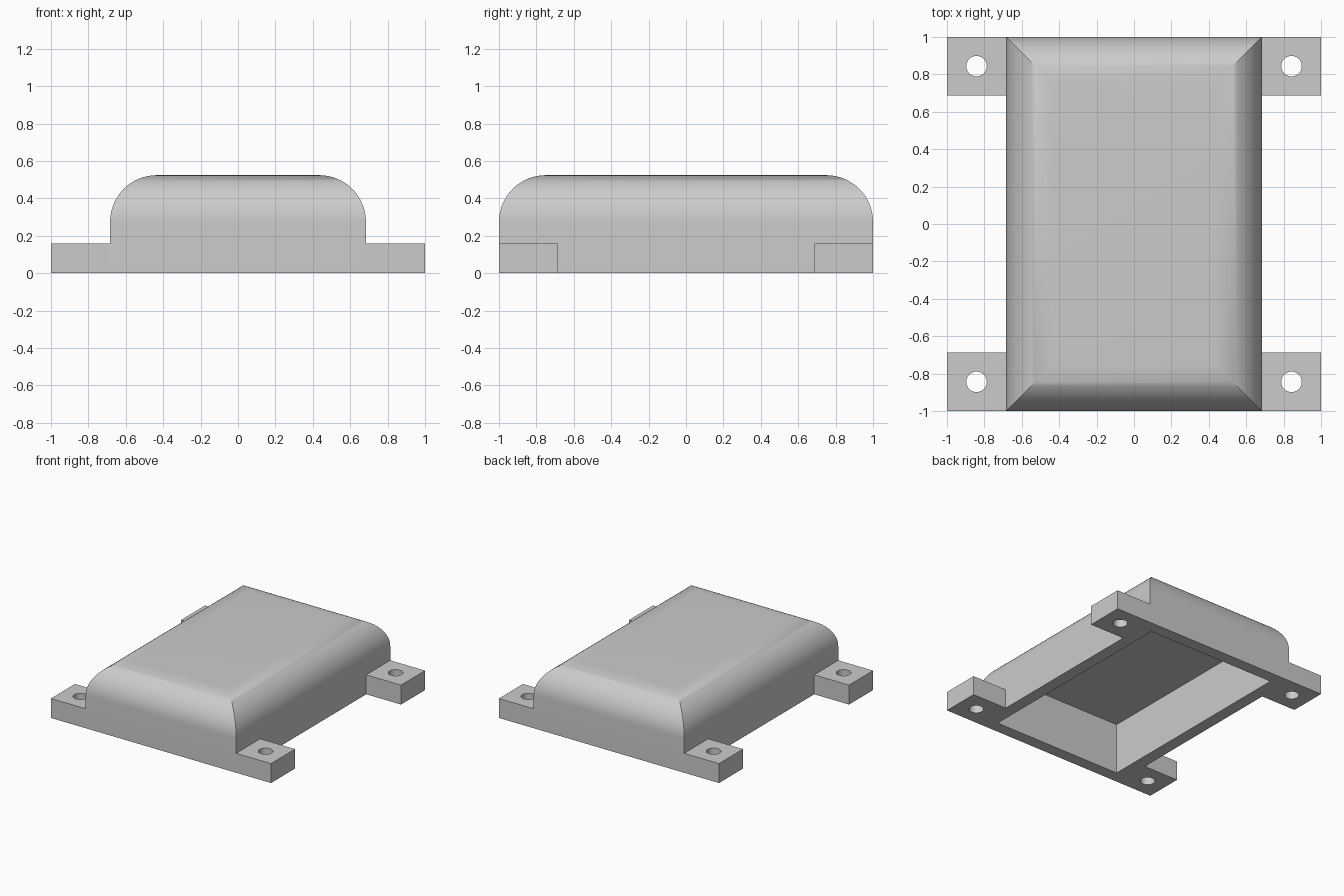
import bpy
import bmesh
from math import cos, sin, pi, radians

cube = bpy.data.objects.get("Cube")
if cube:
    bpy.data.objects.remove(cube, do_unlink=True)

GREY = (0.6, 0.6, 0.6, 1)
grey = bpy.data.materials.new("light grey plastic")
grey.use_nodes = True
grey.diffuse_color = GREY
grey.node_tree.nodes["Principled BSDF"].inputs["Base Color"].default_value = GREY

HALF_X, HALF_Y, HEIGHT = 0.684, 1.0, 0.524
RADIUS, WALL, ROOF, ARC_STEPS = 0.25, 0.1, 0.104, 16
FOOT_DEPTH, FOOT_HEIGHT, HOLE_RADIUS, SIDES = 0.312, 0.16, 0.055, 32


def finish(name, bm):
    """Turn a bmesh into a shaded object with the grey material."""
    bmesh.ops.recalc_face_normals(bm, faces=bm.faces)
    mesh = bpy.data.meshes.new(name)
    bm.to_mesh(mesh)
    bm.free()
    mesh.materials.append(grey)
    obj = bpy.data.objects.new(name, mesh)
    bpy.context.collection.objects.link(obj)
    bpy.ops.object.select_all(action='DESELECT')
    obj.select_set(True)
    bpy.context.view_layer.objects.active = obj
    bpy.ops.object.shade_smooth_by_angle(angle=radians(30))
    return obj


def bridge(bm, a, b):
    """Join two loops of equal length with quads."""
    n = len(a)
    for i in range(n):
        j = (i + 1) % n
        bm.faces.new((a[i], a[j], b[j], b[i]))


# Hollow cover: rectangular loops from cavity roof, round the rim, up to the top
bm = bmesh.new()


def rectangle(inset, z):
    x, y = HALF_X - inset, HALF_Y - inset
    return [bm.verts.new((sx * x, sy * y, z))
            for sx, sy in ((-1, -1), (1, -1), (1, 1), (-1, 1))]


loops = [rectangle(WALL, HEIGHT - ROOF), rectangle(WALL, 0), rectangle(0, 0)]
for i in range(ARC_STEPS + 1):
    a = pi / 2 * i / ARC_STEPS
    loops.append(rectangle(RADIUS * (1 - cos(a)), HEIGHT - RADIUS * (1 - sin(a))))
for lower, upper in zip(loops, loops[1:]):
    bridge(bm, lower, upper)
bm.faces.new(loops[0])
bm.faces.new(loops[-1])
finish("cover", bm)


# Mounting feet: square blocks, each with a round screw hole through its middle
def make_foot(name, sx, sy):
    bm = bmesh.new()
    half_w, half_d = (1 - HALF_X) / 2, FOOT_DEPTH / 2
    cx, cy = sx * (1 - half_w), sy * (1 - half_d)

    def ring(z, hole):
        verts = []
        for i in range(SIDES):
            c, s = cos(2 * pi * i / SIDES), sin(2 * pi * i / SIDES)
            m = max(abs(c), abs(s))
            rx, ry = (HOLE_RADIUS,) * 2 if hole else (half_w / m, half_d / m)
            verts.append(bm.verts.new((cx + c * rx, cy + s * ry, z)))
        return verts

    rings = [ring(0, False), ring(FOOT_HEIGHT, False),
             ring(FOOT_HEIGHT, True), ring(0, True)]
    for k in range(4):
        bridge(bm, rings[k], rings[(k + 1) % 4])
    finish(name, bm)


for side, sx in (("left", 1), ("right", -1)):
    for end, sy in (("front", -1), ("back", 1)):
        make_foot(f"{end}_{side}_foot", sx, sy)
